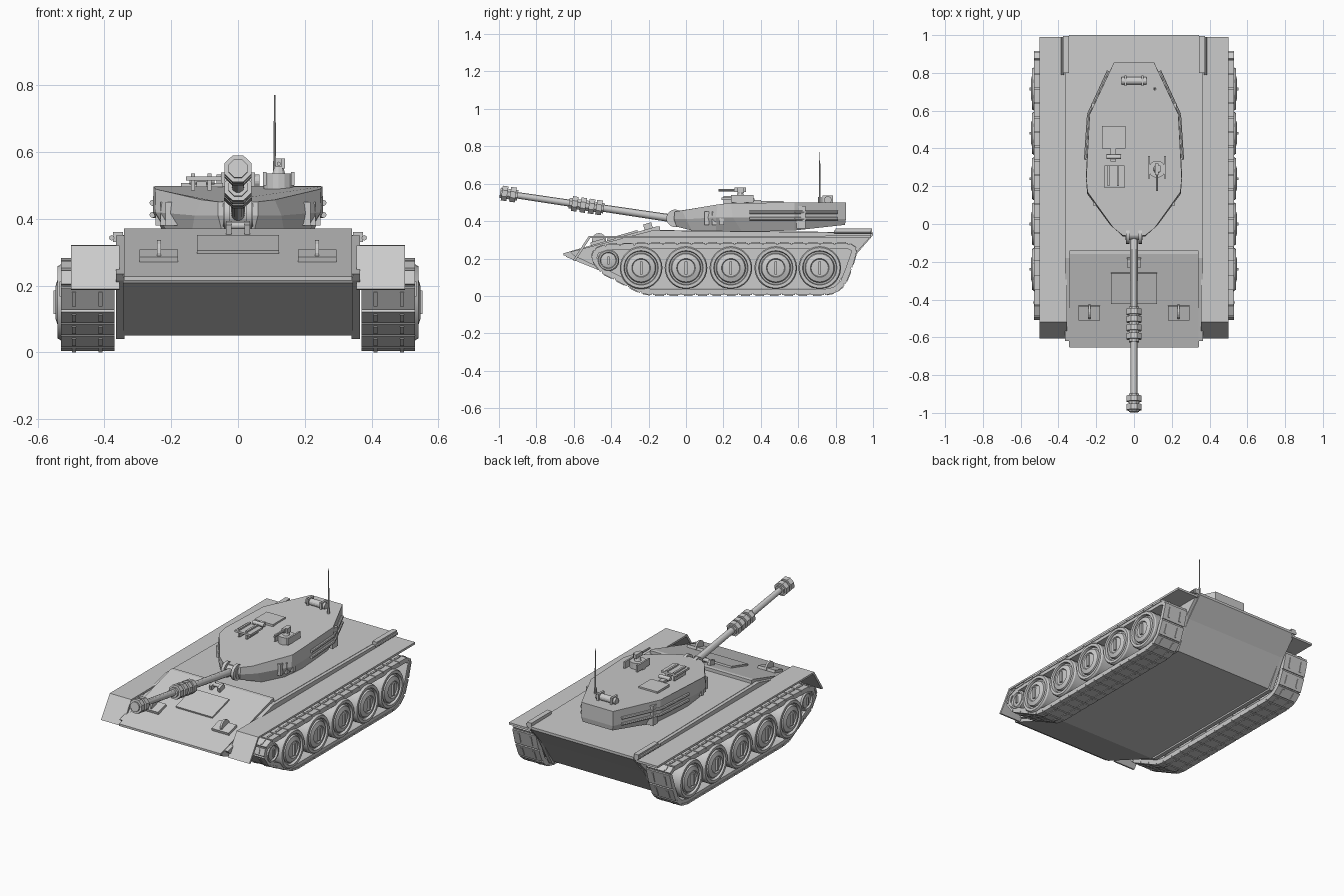
import bpy, bmesh, math
from mathutils import Vector, Matrix

if "Cube" in bpy.data.objects:
    bpy.data.objects.remove(bpy.data.objects["Cube"])

V = Vector


def finish(bm, name, smooth=False):
    bmesh.ops.recalc_face_normals(bm, faces=bm.faces)
    me = bpy.data.meshes.new(name)
    bm.to_mesh(me)
    bm.free()
    ob = bpy.data.objects.new(name, me)
    bpy.context.collection.objects.link(ob)
    if smooth:
        bpy.ops.object.select_all(action='DESELECT')
        ob.select_set(True)
        bpy.context.view_layer.objects.active = ob
        bpy.ops.object.shade_smooth_by_angle(angle=math.radians(30))
    return ob


def box(bm, x0, x1, y0, y1, z0, z1, rot=0.0):
    """Box from its limits, tilted by rot about its own x axis."""
    c = V(((x0 + x1) / 2, (y0 + y1) / 2, (z0 + z1) / 2))
    m = Matrix.Translation(c) @ Matrix.Rotation(rot, 4, 'X') @ Matrix.Diagonal(
        (abs(x1 - x0), abs(y1 - y0), abs(z1 - z0), 1))
    bmesh.ops.create_cube(bm, size=1, matrix=m)


def rod(bm, a, b, r, r2=None, n=12, spin=0.0):
    a, b = V(a), V(b)
    m = Matrix.Translation((a + b) / 2) @ (b - a).to_track_quat('Z', 'Y').to_matrix().to_4x4() \
        @ Matrix.Rotation(spin, 4, 'Z')
    bmesh.ops.create_cone(bm, cap_ends=True, segments=n, radius1=r,
                          radius2=r if r2 is None else r2, depth=(b - a).length, matrix=m)


def loft(bm, rings, caps=True):
    loops = [[bm.verts.new(p) for p in ring] for ring in rings]
    n = len(loops[0])
    for A, B in zip(loops, loops[1:]):
        for i in range(n):
            bm.faces.new((A[i], A[(i + 1) % n], B[(i + 1) % n], B[i]))
    if caps:
        bm.faces.new(loops[0])
        bm.faces.new(loops[-1])


def slab(bm, prof, x0, x1):
    """Side profile (y, z) extruded across x."""
    loft(bm, [[(x, y, z) for y, z in prof] for x in (x0, x1)])


# hull body and side plates
bm = bmesh.new()
slab(bm, [(-.64, .208), (-.65, .225), (-.15, .352), (1, .34), (1, .325), (.9, .21), (.79, .05), (-.25, .05)],
     -.345, .345)
finish(bm, "hull")
bm = bmesh.new()
for s in (1, -1):
    slab(bm, [(-.6, .215), (-.62, .235), (-.18, .35), (.99, .338), (.99, .32), (.9, .22), (.8, .04), (-.23, .04)],
         s * .34, s * .365)
finish(bm, "hull_side_plates")

# sloped front armour plate
bm = bmesh.new()
slab(bm, [(-.655, .215), (-.655, .228), (-.16, .371), (-.14, .371), (-.14, .345)], -.342, .342)
finish(bm, "glacis_plate")
bm = bmesh.new()
TILT = math.atan2(.143, .495)
gz = lambda y: .228 + (y + .655) * .289
box(bm, -.123, .123, -.425, -.255, gz(-.34) - .008, gz(-.34) + .01, TILT)
finish(bm, "driver_hatch")
bm = bmesh.new()
for s in (1, -1):
    box(bm, s * .18, s * .295, -.51, -.43, gz(-.47) - .01, gz(-.47) + .016, TILT)
    rod(bm, (s * .23, -.465, .298), (s * .242, -.465, .298), .038, n=16)
    box(bm, s * .02, s * .036, -.225, -.18, .35, .388, TILT)
rod(bm, (-.035, -.2, .38), (.035, -.2, .38), .011)
finish(bm, "glacis_fittings")

# fenders, front mudflaps and rear stowage rails
bm = bmesh.new()
for s in (1, -1):
    slab(bm, [(-.52, .32), (-.605, .19), (-.592, .187), (-.512, .309), (.99, .309), (.99, .322)],
         s * .355, s * .5)
finish(bm, "fenders")
bm = bmesh.new()
for s in (1, -1):
    box(bm, s * .345, s * .375, .8, .995, .33, .36)
    rod(bm, (s * .378, .79, .343), (s * .378, .99, .343), .008, n=8)
finish(bm, "rear_side_boxes")

# tracks: belt loop with link plates
PATH = [(-.5, .2), (-.485, .245), (-.43, .268), (-.2, .275), (.87, .275), (.908, .25), (.88, .15),
        (.845, .065), (.8, .025), (.74, .012), (-.18, .012), (-.24, .022), (-.45, .13)]
P = [V((0, y, z)) for y, z in PATH]
n = len(P)
inner = []
for i in range(n):
    a = (P[i] - P[i - 1]).normalized()
    b = (P[(i + 1) % n] - P[i]).normalized()
    t = (a + b).normalized()
    inner.append(P[i] + V((0, t.z, -t.y)) * .024)
bm = bmesh.new()
for s in (1, -1):
    X0, X1 = V((s * .372, 0, 0)), V((s * .526, 0, 0))
    rings = [[p + X0 for p in P], [p + X1 for p in P], [p + X1 for p in inner], [p + X0 for p in inner]]
    loft(bm, rings + [[p + X0 for p in P]], caps=False)
    for i in range(n):
        a, b = P[i], P[(i + 1) % n]
        d = b - a
        k = max(1, round(d.length / .075))
        ang = math.atan2(d.z, d.y)
        out = V((0, -d.z, d.y)).normalized()
        L = d.length / k
        for j in range(k):
            c = a + d * ((j + .5) / k) + out * .002
            box(bm, s * .37, s * .53, c.y - L * .46, c.y + L * .46, c.z - .006, c.z + .006, ang)
            c = c + out * .006
            for x in (.405, .485):
                box(bm, s * x, s * (x + .012), c.y - L * .3, c.y + L * .3, c.z - .004, c.z + .004, ang)
bmesh.ops.remove_doubles(bm, verts=bm.verts, dist=1e-5)
finish(bm, "tracks")


# road wheels: stepped discs turned about x, with a hub bar
def turned(bm, s, y, z, prof, seg=28):
    rings = [[(s * x, y + r * math.cos(2 * math.pi * i / seg), z + r * math.sin(2 * math.pi * i / seg))
              for i in range(seg)] for x, r in prof]
    loft(bm, rings)


bm = bmesh.new()
for s in (1, -1):
    for y in (-.24, 0, .24, .48, .715):
        turned(bm, s, y, .15, [(.385, .114), (.53, .114), (.54, .108), (.54, .092), (.524, .088),
                               (.524, .08), (.538, .075), (.546, .05), (.538, .046), (.54, .02)])
        box(bm, s * .53, s * .552, y - .007, y + .007, .115, .185)
    turned(bm, s, -.415, .19, [(.385, .058), (.522, .058), (.53, .052), (.53, .044), (.52, .04), (.526, .02)])
    box(bm, s * .52, s * .535, -.421, -.409, .168, .212)
finish(bm, "road_wheels", True)


# turret shell lofted from lower to upper outline
def ring(half):
    return [V(p) for p in half] + [V((-x, y, z)) for x, y, z in reversed(half)]


bm = bmesh.new()
loft(bm, [ring([(.05, -.05, .37), (.14, .03, .35), (.2, .16, .342), (.215, .3, .342), (.2, .58, .35), (.1, .85, .38)]),
          ring([(.06, -.065, .41), (.13, 0, .41), (.248, .16, .42), (.255, .25, .42), (.237, .58, .42), (.107, .855, .41)]),
          ring([(.06, -.06, .451), (.11, -.02, .457), (.246, .17, .489), (.253, .24, .497), (.235, .58, .499),
                (.106, .855, .499)])])
finish(bm, "turret")
bm = bmesh.new()
rod(bm, (0, .25, .32), (0, .25, .36), .19, n=32)
finish(bm, "turret_ring", True)

# turret side rails, stowage boxes and launcher blocks
bm = bmesh.new()
for s in (1, -1):
    for z in (.412, .448):
        pts = [V((s * .256, .34, z)), V((s * .24, .58, z)), V((s * .135, .81, z))]
        for a, b in zip(pts, pts[1:]):
            rod(bm, a, b, .009, n=8)
    box(bm, s * .16, s * .225, .59, .64, .36, .48)
    for y in (.11, .15, .19):
        box(bm, s * .17, s * (.175 + y * .38), y - .012, y + .012, .38, .45)
finish(bm, "turret_side_fittings")

# mantlet cheeks and trunnion
bm = bmesh.new()
rod(bm, (-.045, -.05, .412), (.045, -.05, .412), .036, n=20)
for s in (1, -1):
    rod(bm, (s * .024, -.058, .415), (s * .042, -.058, .415), .047, n=20)
finish(bm, "mantlet", True)

# raised gun with octagonal collars
ANG = math.radians(8.5)
base, axis = V((0, -.06, .412)), V((0, -math.cos(ANG), math.sin(ANG)))
at = lambda y: base + axis * ((-.06 - y) / math.cos(ANG))
bm = bmesh.new()
rod(bm, at(-.03), at(-.98), .021, .017, 12)
finish(bm, "gun_barrel", True)
bm = bmesh.new()
for a, b, r in [(-.45, -.48, .043), (-.49, -.52, .043), (-.535, -.565, .043), (-.58, -.61, .043),
                (-.44, -.625, .03), (-.91, -.94, .043), (-.955, -.985, .043), (-.9, -.994, .03)]:
    rod(bm, at(a), at(b), r, n=8, spin=math.pi / 8)
finish(bm, "gun_collars")

# left roof hatch with sight
bm = bmesh.new()
box(bm, -.17, -.045, .4, .52, .495, .508)
box(bm, -.125, -.095, .33, .4, .495, .512)
rod(bm, (-.145, .355, .515), (-.07, .355, .515), .012)
box(bm, -.155, -.05, .19, .31, .514, .526)
for x in (-.135, -.085):
    box(bm, x - .006, x + .006, .2, .31, .485, .535)
finish(bm, "loader_hatch")

# right cupola with machine gun
bm = bmesh.new()
rod(bm, (.122, .29, .49), (.122, .29, .535), .045, n=16)
for x in (.08, .164):
    box(bm, x - .005, x + .005, .24, .36, .5, .54)
rod(bm, (.122, .29, .53), (.122, .29, .56), .022, .012, 10)
box(bm, .112, .13, .26, .32, .555, .58)
rod(bm, (.122, .27, .565), (.122, .175, .565), .006, n=8)
box(bm, .13, .14, .275, .31, .55, .58)
finish(bm, "cupola_gun")

# rear roof roll and antenna
bm = bmesh.new()
rod(bm, (-.065, .758, .513), (.065, .758, .513), .02, n=16)
for x in (-.045, .045):
    box(bm, x - .006, x + .006, .73, .787, .495, .538)
finish(bm, "roof_roll")
bm = bmesh.new()
rod(bm, (.11, .715, .495), (.11, .715, .53), .009, n=8)
rod(bm, (.11, .715, .53), (.11, .715, .77), .005, .002, 8)
finish(bm, "antenna")
